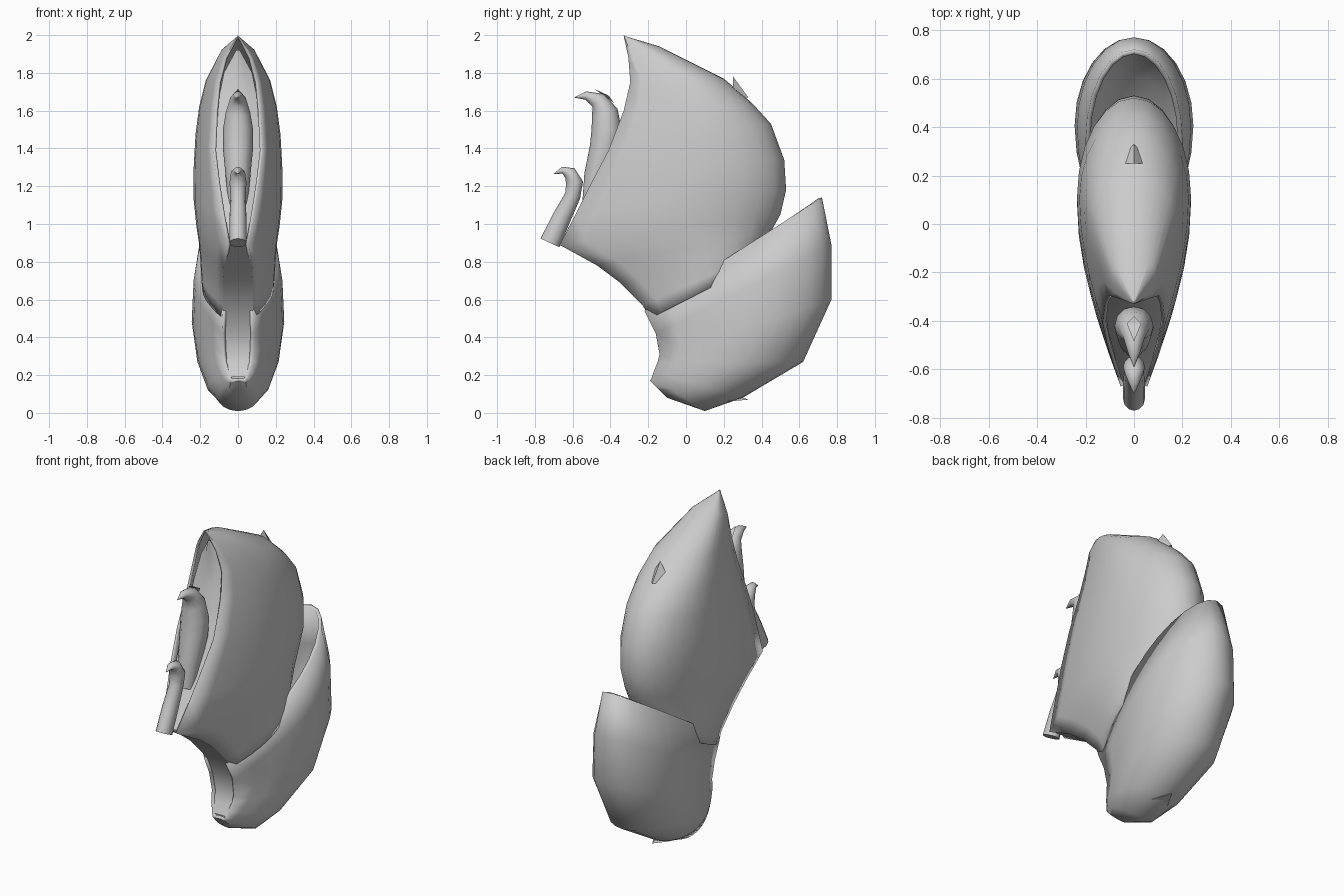
import bpy, math
from mathutils import Vector

if "Cube" in bpy.data.objects:
    bpy.data.objects.remove(bpy.data.objects["Cube"])

grey = bpy.data.materials.new("warm_grey")
grey.diffuse_color = (0.6, 0.6, 0.6, 1)
grey.use_nodes = True
grey.node_tree.nodes["Principled BSDF"].inputs["Base Color"].default_value = grey.diffuse_color


def make(name, verts, faces, angle=35, thickness=0):
    me = bpy.data.meshes.new(name)
    me.from_pydata(verts, [], faces)
    me.materials.append(grey)
    ob = bpy.data.objects.new(name, me)
    bpy.context.collection.objects.link(ob)
    bpy.ops.object.select_all(action='DESELECT')
    ob.select_set(True)
    bpy.context.view_layer.objects.active = ob
    bpy.ops.object.mode_set(mode='EDIT')
    bpy.ops.mesh.select_all(action='SELECT')
    bpy.ops.mesh.remove_doubles(threshold=0.0005)
    bpy.ops.mesh.normals_make_consistent(inside=False)
    bpy.ops.object.mode_set(mode='OBJECT')
    bpy.ops.object.shade_smooth_by_angle(angle=math.radians(angle))
    if thickness:
        mod = ob.modifiers.new("wall", 'SOLIDIFY')
        mod.thickness = thickness
        mod.offset = -1
    return ob


def grid_faces(rows, cols, closed=False):
    n = cols if closed else cols - 1
    return [(r * cols + c, r * cols + (c + 1) % cols,
             (r + 1) * cols + (c + 1) % cols, (r + 1) * cols + c)
            for r in range(rows - 1) for c in range(n)]


def shell(name, sections, thickness, peak=0.6):
    """U-shaped loft: each section runs from its front edge round the back."""
    verts = []
    for fy, fz, wf, by, bz, wm in sections:
        half = []
        for i in range(5):
            s = peak * i / 5
            half.append((s, wf + (wm - wf) * math.sin(math.pi / 2 * i / 5)))
        for i in range(7):
            a = math.pi / 2 * i / 6
            half.append((peak + (1 - peak) * math.sin(a), wm * math.cos(a)))
        row = [(w, s) for s, w in half] + [(-w, s) for s, w in half[-2::-1]]
        verts += [(w, fy + (by - fy) * s, fz + (bz - fz) * s) for w, s in row]
    return make(name, verts, grid_faces(len(sections), 23), 40, thickness)


def strip(name, points, bulge):
    """Front panel given as (y, z, half width), slightly raised in the middle."""
    verts = []
    for y, z, w in points:
        for k in (-1, -0.5, 0, 0.5, 1):
            verts.append((w * k, y - bulge * (1 - k * k), z))
    return make(name, verts, grid_faces(len(points), 5))


def horn(name, path, sides=12):
    """Curved tapering tube given as (y, z, depth radius, width radius)."""
    verts = []
    for i, (y, z, rd, rw) in enumerate(path):
        a, b = path[max(i - 1, 0)], path[min(i + 1, len(path) - 1)]
        t = Vector((0, b[0] - a[0], b[1] - a[1])).normalized()
        n = Vector((0, t.z, -t.y))
        for k in range(sides):
            g = 2 * math.pi * k / sides
            p = Vector((0, y, z)) + n * (rd * math.cos(g))
            verts.append((rw * math.sin(g), p.y, p.z))
    faces = grid_faces(len(path), sides, True) + [tuple(range(sides))]
    return make(name, verts, faces, 50)


def thorn(name, left, back, tip):
    """Small pointed scale: two base corners, a back corner and a tip."""
    x, y, z = left
    verts = [(-x, y, z), (x, y, z), (0, *back), (0, *tip)]
    return make(name, verts, [(0, 1, 3), (1, 2, 3), (2, 0, 3), (0, 2, 1)], 20)


# upper shell: front y, z, half width; back y, z; widest half width
upper = [
    (-.33, 2.0, 0, -.325, 1.995, 0),
    (-.305, 1.88, .07, -.14, 1.94, .09),
    (-.295, 1.75, .105, .2, 1.77, .17),
    (-.33, 1.6, .12, .35, 1.64, .205),
    (-.41, 1.39, .13, .45, 1.53, .225),
    (-.5, 1.22, .11, .52, 1.34, .235),
    (-.58, 1.06, .085, .53, 1.18, .235),
    (-.67, .89, .055, .5, 1.05, .22),
    (-.47, .78, .075, .45, .96, .205),
    (-.35, .69, .08, .42, .9, .20),
    (-.23, .57, .08, .38, .84, .195),
    (-.19, .5, .08, .32, .76, .19)]
shell("upper_shell", upper, 0.015)

# lower shell, a cup overlapping the upper one
lower = [
    (-.22, .54, .08, .72, 1.14, .2),
    (-.16, .42, .085, .77, .89, .235),
    (-.14, .31, .08, .77, .6, .245),
    (-.15, .27, .075, .62, .27, .215),
    (-.17, .22, .06, .3, .08, .165),
    (-.18, .19, .05, .1, .01, .105),
    (-.19, .17, .04, -.1, .08, .045),
    (-.19, .17, 0, -.185, .165, 0)]
shell("lower_shell", lower, 0.02)

# panels closing the open front
strip("front_panel", [(-.27, 1.92, .01), (-.255, 1.8, .075), (-.28, 1.65, .105),
                      (-.36, 1.39, .12), (-.45, 1.22, .105), (-.53, 1.06, .083),
                      (-.64, .9, .055)], 0.02)
strip("neck_panel", [(-.66, .895, .055), (-.47, .78, .075), (-.35, .69, .08),
                     (-.23, .57, .08), (-.15, .42, .083), (-.13, .31, .08),
                     (-.15, .25, .07), (-.18, .19, .05)], 0)

# curled horns on the front
horn("upper_horn", [(-.50, 1.1, .05, .05), (-.47, 1.25, .07, .065),
                    (-.43, 1.4, .08, .08), (-.42, 1.5, .08, .08),
                    (-.43, 1.59, .07, .065), (-.465, 1.655, .045, .045),
                    (-.53, 1.68, .022, .025), (-.59, 1.67, .001, .001)])
thorn("upper_horn_spur", (.03, -.41, 1.68), (-.38, 1.64), (-.485, 1.715))
horn("lower_horn", [(-.72, .9, .055, .045), (-.66, 1.03, .05, .045),
                    (-.60, 1.15, .042, .04), (-.59, 1.22, .045, .045),
                    (-.615, 1.27, .035, .038), (-.655, 1.285, .018, .022),
                    (-.70, 1.265, .001, .001)])

# thorns on the back and underside
thorn("back_thorn", (.072, .25, 1.66), (.33, 1.67), (.25, 1.78))
thorn("base_thorn", (.06, .22, .06), (.28, .09), (.33, .07))
